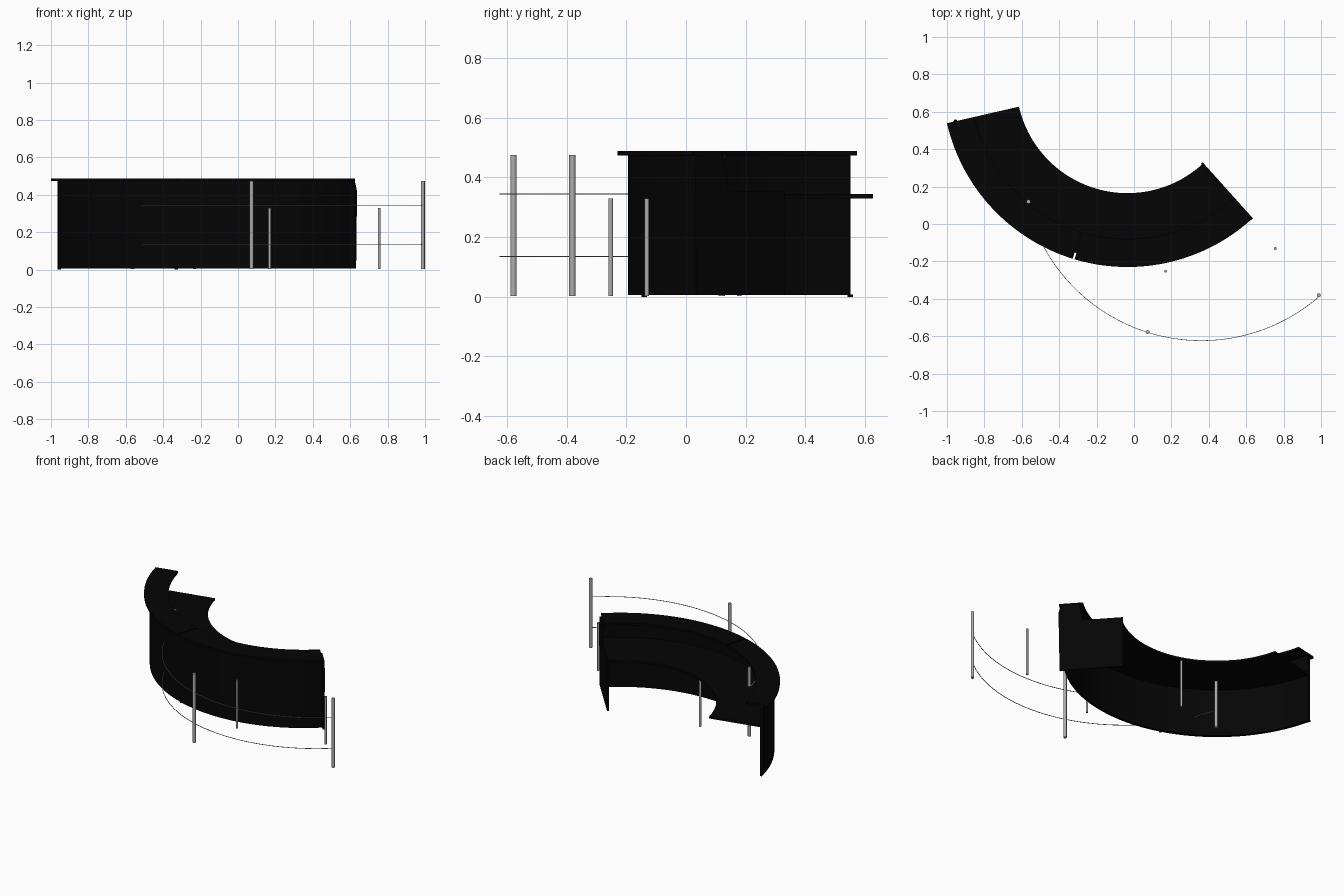
import bpy, bmesh
from math import radians, cos, sin
from mathutils import Matrix

cube = bpy.data.objects.get("Cube")
if cube:
    bpy.data.objects.remove(cube)


def material(name, value):
    mat = bpy.data.materials.new(name)
    mat.use_nodes = True
    color = (value, value, value, 1)
    mat.diffuse_color = color
    mat.node_tree.nodes["Principled BSDF"].inputs["Base Color"].default_value = color
    return mat


BLACK = material("black laminate", 0.0015)
STEEL = material("grey steel", 0.42)

CENTER = (-0.035, 0.76)       # centre of the desk arc
RAIL_CENTER = (0.36, 0.335)   # centre of the cable arc
LEFT_END, SEAM, RIGHT_END = 192.9, 253.1, 311.9


def polar(center, radius, degrees):
    a = radians(degrees)
    return center[0] + radius * cos(a), center[1] + radius * sin(a)


def finish(bm, name, mat, smooth=True):
    bmesh.ops.recalc_face_normals(bm, faces=bm.faces)
    mesh = bpy.data.meshes.new(name)
    bm.to_mesh(mesh)
    bm.free()
    mesh.materials.append(mat)
    obj = bpy.data.objects.new(name, mesh)
    bpy.context.collection.objects.link(obj)
    if smooth:
        bpy.ops.object.select_all(action="DESELECT")
        obj.select_set(True)
        bpy.context.view_layer.objects.active = obj
        bpy.ops.object.shade_smooth_by_angle(angle=radians(30))
    return obj


def arc_block(name, r0, r1, z0, z1, a0, a1, mat=BLACK, center=CENTER):
    """Sweep a rectangular section along an arc."""
    bm = bmesh.new()
    steps = max(8, int((a1 - a0) / 2))
    rings = []
    for i in range(steps + 1):
        a = a0 + (a1 - a0) * i / steps
        section = ((r0, z0), (r1, z0), (r1, z1), (r0, z1))
        rings.append([bm.verts.new((*polar(center, r, a), z)) for r, z in section])
    for p, q in zip(rings, rings[1:]):
        for k in range(4):
            n = (k + 1) % 4
            bm.faces.new((p[k], p[n], q[n], q[k]))
    bm.faces.new(rings[0])
    bm.faces.new(rings[-1])
    return finish(bm, name, mat)


def cylinder(name, x, y, z0, z1, radius, mat):
    bm = bmesh.new()
    bmesh.ops.create_cone(bm, cap_ends=True, segments=20, radius1=radius, radius2=radius,
                          depth=z1 - z0, matrix=Matrix.Translation((x, y, (z0 + z1) / 2)))
    return finish(bm, name, mat)


# Curved front wall, with the raised counter in two runs split by a narrow seam
arc_block("front_wall", 0.935, 0.955, 0.006, 0.473, LEFT_END, RIGHT_END)
arc_block("right_raised_counter", 0.84, 0.99, 0.473, 0.488, LEFT_END, SEAM - 0.3)
arc_block("left_raised_counter", 0.84, 0.99, 0.473, 0.488, SEAM + 0.3, RIGHT_END)

# Work surface
arc_block("work_surface", 0.595, 0.937, 0.33, 0.345, LEFT_END, RIGHT_END)

# End panel, stepping up to the raised counter with a clipped corner
bm = bmesh.new()
outline = ((0.588, 0.006), (0.985, 0.006), (0.992, 0.42), (0.975, 0.473),
           (0.86, 0.473), (0.84, 0.355), (0.588, 0.355))
corners = [bm.verts.new((*polar(CENTER, r, RIGHT_END), z)) for r, z in outline]
panel = bm.faces.new(corners)
solid = bmesh.ops.extrude_face_region(bm, geom=[panel])
moved = [v for v in solid["geom"] if isinstance(v, bmesh.types.BMVert)]
dx, dy = polar((0, 0), 0.012, RIGHT_END + 90)
bmesh.ops.translate(bm, verts=moved, vec=(dx, dy, 0))
finish(bm, "end_panel", BLACK, smooth=False)

# Levelling feet under the wall
for i, (x, y) in enumerate(((-0.955, 0.55), (-0.33, -0.14))):
    cylinder(f"levelling_foot_{i + 1}", x, y, 0, 0.008, 0.009, BLACK)

# Tall posts, then short posts
for i, (x, y) in enumerate(((-0.564, 0.12), (0.073, -0.578), (0.988, -0.381))):
    cylinder(f"tall_post_{i + 1}", x, y, 0.003, 0.475, 0.0105, STEEL)
for i, (x, y) in enumerate(((-0.233, 0.179), (0.169, -0.252), (0.755, -0.131))):
    cylinder(f"short_post_{i + 1}", x, y, 0.003, 0.33, 0.0075, STEEL)

# Thin cables between the tall posts
for label, z in (("lower", 0.135), ("upper", 0.345)):
    arc_block(label + "_cable", 0.957, 0.96, z - 0.0015, z + 0.0015, 193, 311.4, STEEL, RAIL_CENTER)
